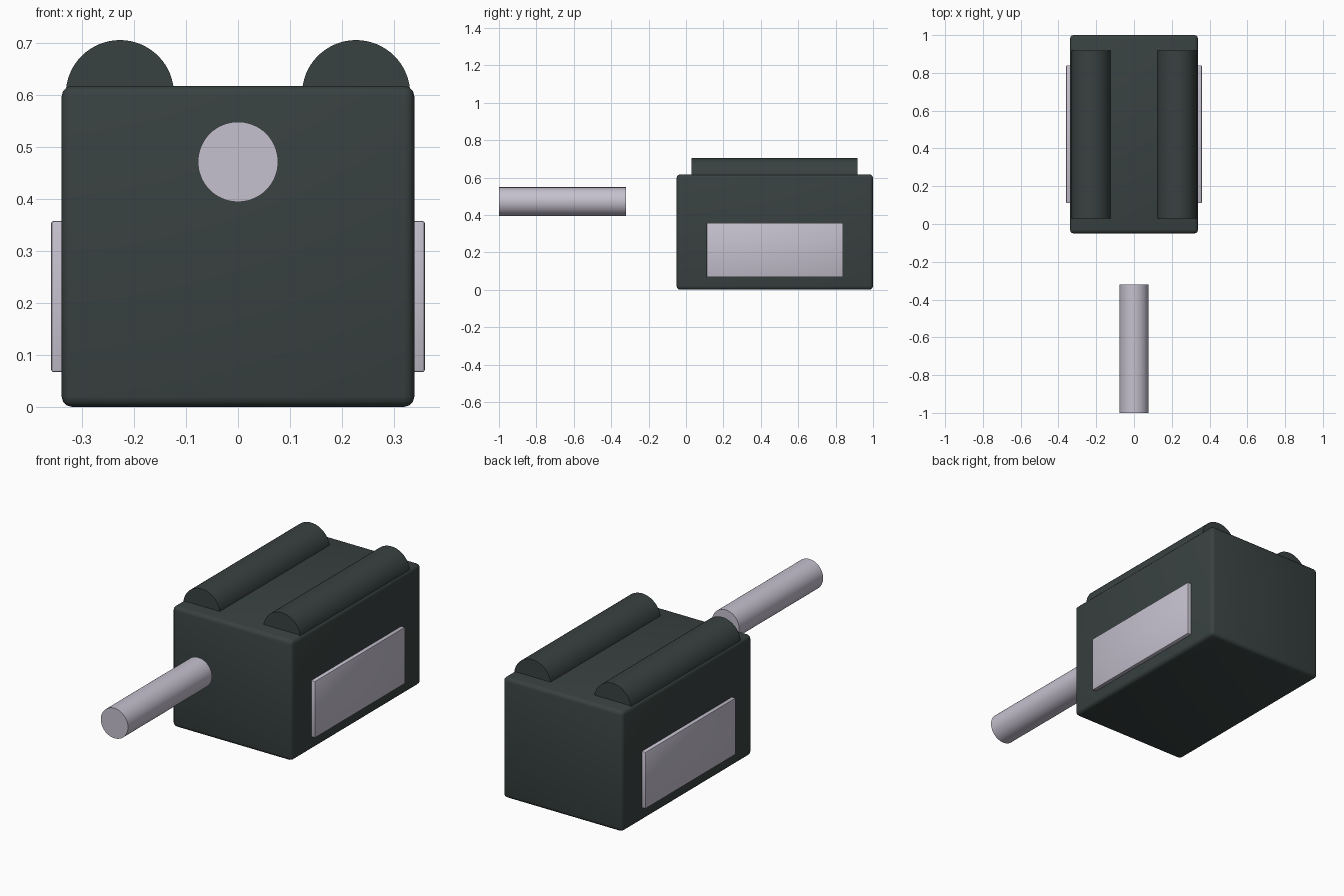
import bpy
import math

cube = bpy.data.objects.get("Cube")
if cube:
    bpy.data.objects.remove(cube, do_unlink=True)


def material(name, colour):
    mat = bpy.data.materials.new(name)
    mat.use_nodes = True
    mat.diffuse_color = colour
    bsdf = next(n for n in mat.node_tree.nodes if n.type == 'BSDF_PRINCIPLED')
    bsdf.inputs["Base Color"].default_value = colour
    return mat


DARK = material("dark_slate", (0.04, 0.054, 0.052, 1))
PALE = material("pale_lilac_grey", (0.56, 0.53, 0.62, 1))


def finish(name, mat):
    obj = bpy.context.object
    obj.name = name
    obj.data.materials.append(mat)
    bpy.ops.object.shade_smooth_by_angle(angle=math.radians(35))
    return obj


def box(name, low, high, mat, bevel, segments):
    centre = [(a + b) / 2 for a, b in zip(low, high)]
    bpy.ops.mesh.primitive_cube_add(size=1, location=centre)
    obj = bpy.context.object
    obj.scale = [b - a for a, b in zip(low, high)]
    bpy.ops.object.transform_apply(location=False, rotation=False, scale=True)
    mod = obj.modifiers.new("Rounded edges", 'BEVEL')
    mod.width = bevel
    mod.segments = segments
    bpy.ops.object.modifier_apply(modifier=mod.name)
    return finish(name, mat)


def rod(name, x, z, y0, y1, radius, mat):
    bpy.ops.mesh.primitive_cylinder_add(
        vertices=64, radius=radius, depth=y1 - y0,
        location=(x, (y0 + y1) / 2, z), rotation=(math.pi / 2, 0, 0))
    return finish(name, mat)


# Main housing with softly rounded edges
box("housing", (-0.339, -0.05, 0), (0.339, 1, 0.617), DARK, 0.02, 3)

# Detached rod in front
rod("front_rod", 0, 0.471, -1, -0.32, 0.077, PALE)

# Top rails and side panels, one per side
for side, s in (("left", 1), ("right", -1)):
    rod(side + "_top_rail", s * 0.227, 0.601, 0.03, 0.918, 0.104, DARK)
    xs = sorted((s * 0.32, s * 0.359))
    box(side + "_side_panel", (xs[0], 0.11, 0.067), (xs[1], 0.84, 0.357),
        PALE, 0.004, 2)
